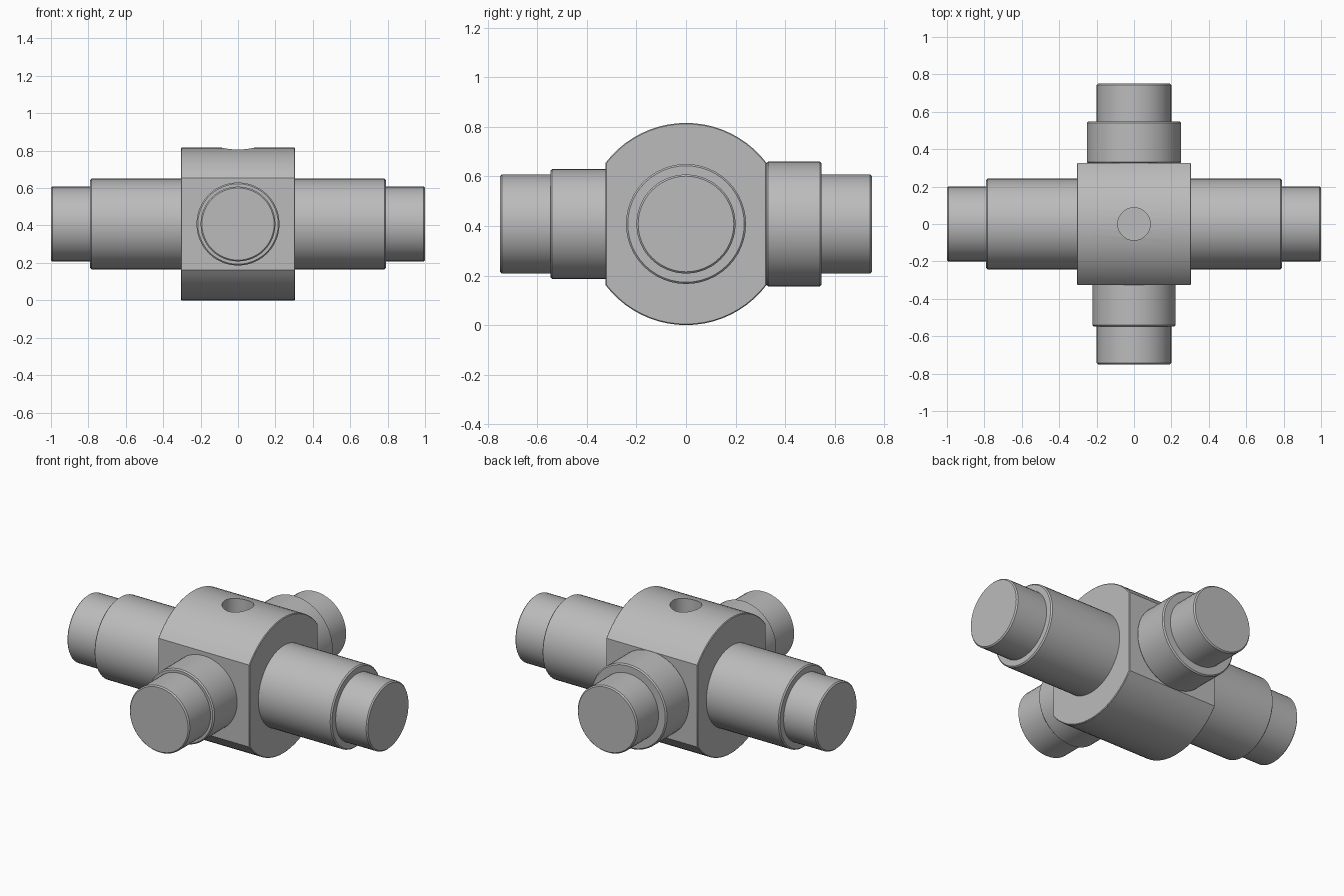
import bpy, bmesh, math
from mathutils import Matrix

if "Cube" in bpy.data.objects:
    bpy.data.objects.remove(bpy.data.objects["Cube"], do_unlink=True)

CENTRE_Z = 0.408
HUB_R, HUB_X, FLAT_Y = 0.408, 0.305, 0.325
SEGMENTS = 48

steel = bpy.data.materials.new("grey_steel")
steel.use_nodes = True
steel.diffuse_color = (0.5, 0.5, 0.5, 1)
steel.node_tree.nodes["Principled BSDF"].inputs["Base Color"].default_value = (0.5, 0.5, 0.5, 1)


def make_object(name, bm):
    bmesh.ops.recalc_face_normals(bm, faces=bm.faces)
    mesh = bpy.data.meshes.new(name)
    bm.to_mesh(mesh)
    bm.free()
    mesh.materials.append(steel)
    obj = bpy.data.objects.new(name, mesh)
    bpy.context.collection.objects.link(obj)
    obj.location.z = CENTRE_Z
    return obj


def activate(obj):
    bpy.ops.object.select_all(action='DESELECT')
    obj.select_set(True)
    bpy.context.view_layer.objects.active = obj


def finish(obj):
    activate(obj)
    bpy.ops.object.shade_smooth_by_angle(angle=math.radians(30))


def stepped_shaft(name, turn, start, step, end, collar_r, tip_r, c=0.007):
    """Lathe a stepped shaft with chamfered rims, pointing along the turned x axis."""
    profile = [(start, collar_r - c), (start + c, collar_r), (step - c, collar_r),
               (step, collar_r - c), (step, tip_r), (end - c, tip_r), (end, tip_r - c)]
    bm = bmesh.new()
    rings = []
    for x, r in profile:
        rings.append([bm.verts.new((x, r * math.cos(a), r * math.sin(a)))
                      for a in (2 * math.pi * i / SEGMENTS for i in range(SEGMENTS))])
    for lower, upper in zip(rings, rings[1:]):
        for i in range(SEGMENTS):
            j = (i + 1) % SEGMENTS
            bm.faces.new((lower[i], lower[j], upper[j], upper[i]))
    bm.faces.new(rings[0])
    bm.faces.new(rings[-1])
    bmesh.ops.rotate(bm, verts=bm.verts, matrix=Matrix.Rotation(turn, 3, 'Z'))
    finish(make_object(name, bm))


# Hub: round drum along x with flat front and back
bm = bmesh.new()
a0 = math.acos(FLAT_Y / HUB_R)
arc = [a0 + (math.pi - 2 * a0) * i / 20 for i in range(21)]
outline = [(HUB_R * math.cos(a + k), HUB_R * math.sin(a + k)) for k in (0, math.pi) for a in arc]
face = bm.faces.new([bm.verts.new((-HUB_X, y, z)) for y, z in outline])
grown = bmesh.ops.extrude_face_region(bm, geom=[face])
bmesh.ops.translate(bm, vec=(2 * HUB_X, 0, 0),
                    verts=[v for v in grown["geom"] if isinstance(v, bmesh.types.BMVert)])
bmesh.ops.recalc_face_normals(bm, faces=bm.faces)
rims = [e for e in bm.edges if len(e.link_faces) == 2 and e.calc_face_angle(0) > 1]
bmesh.ops.bevel(bm, geom=rims, offset=0.004, segments=1, affect='EDGES')
hub = make_object("hub", bm)

# Blind hole in the top of the hub
bm = bmesh.new()
bmesh.ops.create_cone(bm, cap_ends=True, segments=SEGMENTS, radius1=0.087, radius2=0.087,
                      depth=0.4, matrix=Matrix.Translation((0, 0, 0.4)))
cutter = make_object("hole_cutter", bm)
cut = hub.modifiers.new("top_hole", 'BOOLEAN')
cut.operation, cut.solver, cut.object = 'DIFFERENCE', 'EXACT', cutter
activate(hub)
bpy.ops.object.modifier_apply(modifier=cut.name)
bpy.data.objects.remove(cutter, do_unlink=True)
finish(hub)

# Four stepped shafts around the hub
quarter = math.pi / 2
stepped_shaft("left_shaft", 0, HUB_X - 0.02, 0.79, 1.0, 0.242, 0.2)
stepped_shaft("right_shaft", 2 * quarter, HUB_X - 0.02, 0.79, 1.0, 0.242, 0.2)
stepped_shaft("front_shaft", -quarter, FLAT_Y - 0.02, 0.547, 0.75, 0.222, 0.2)
stepped_shaft("back_shaft", quarter, FLAT_Y, 0.547, 0.75, 0.252, 0.2)
